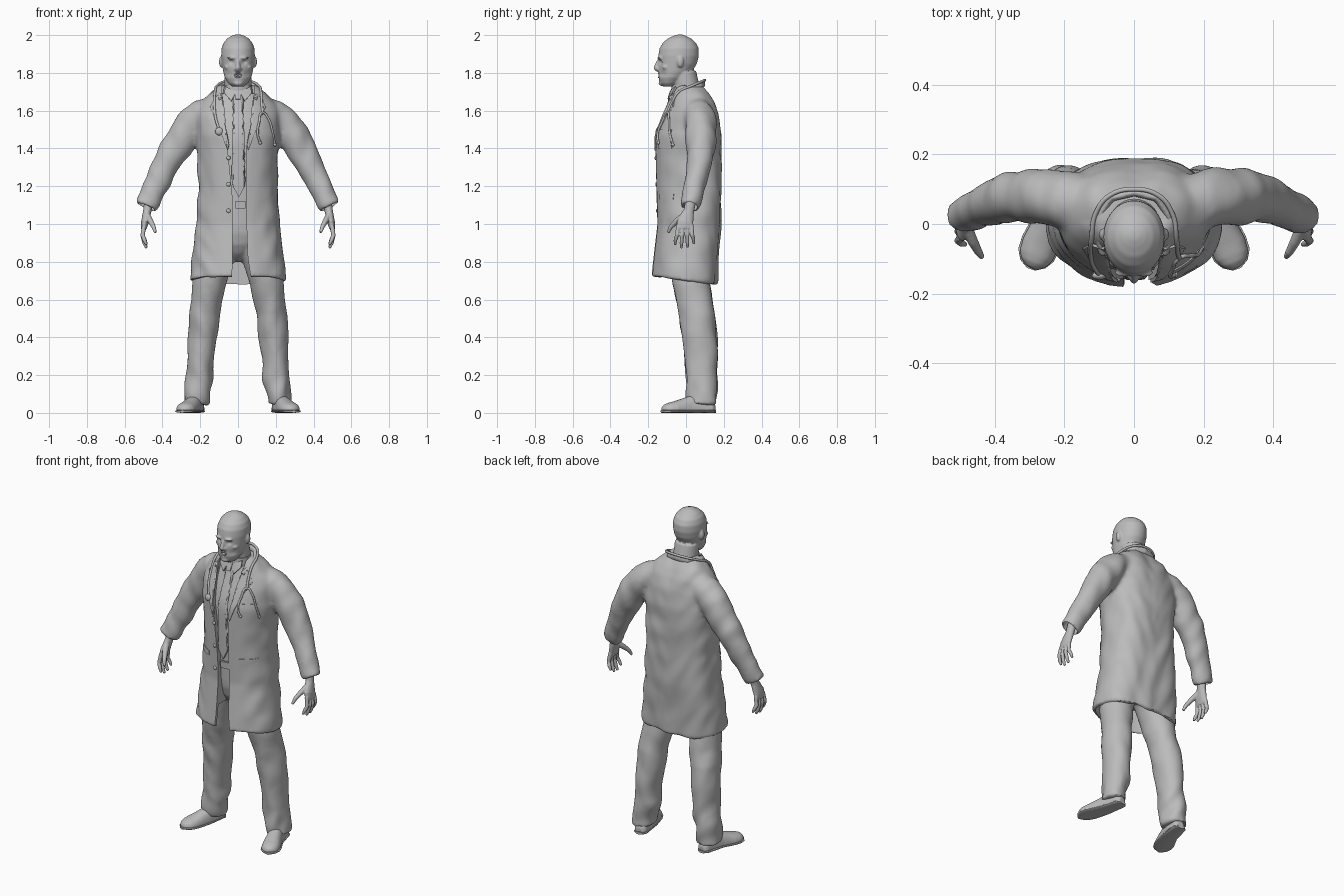
import bpy, bmesh, math
from mathutils import Vector, Matrix, noise
from mathutils.bvhtree import BVHTree

if "Cube" in bpy.data.objects:
    bpy.data.objects.remove(bpy.data.objects["Cube"])

grey = bpy.data.materials.new("plain_grey")
grey.use_nodes = True
grey.diffuse_color = (0.5, 0.5, 0.5, 1)
grey.node_tree.nodes["Principled BSDF"].inputs["Base Color"].default_value = grey.diffuse_color
parts = []
Z = Vector((0, 0, 1))


def clamp(v):
    return max(0.0, min(1.0, v))


def tube(bm, pts, n=28, axis=None, up=(0, 1, 0), power=2, mirror=False, floor=-9):
    """Loft ellipses along points (x, y, z, radius across, radius along up)."""
    for s in ((1, -1) if mirror else (1,)):
        P = [Vector((s * p[0], p[1], p[2])) for p in pts]
        rings = []
        for i, c in enumerate(P):
            t = axis or (P[min(i + 1, len(P) - 1)] - P[max(i - 1, 0)]).normalized()
            v = Vector(up)
            v = (v - t * v.dot(t)).normalized()
            u = v.cross(t)
            ring = []
            for k in range(n):
                ca, sa = math.cos(math.tau * k / n), math.sin(math.tau * k / n)
                e = 2 / power if sa > 0 else 1
                co = c + u * pts[i][3] * math.copysign(abs(ca) ** e, ca) \
                    + v * pts[i][4] * math.copysign(abs(sa) ** e, sa)
                co.z = max(co.z, floor)
                ring.append(bm.verts.new(co))
            rings.append(ring)
        for a, b in zip(rings, rings[1:]):
            for k in range(n):
                bm.faces.new((a[k], a[(k + 1) % n], b[(k + 1) % n], b[k]))
        bm.faces.new(rings[0][::-1])
        bm.faces.new(rings[-1])


def blob(bm, loc, radii, mirror=False):
    for s in ((1, -1) if mirror else (1,)):
        m = Matrix.Translation((s * loc[0], loc[1], loc[2])) @ Matrix.Diagonal((*radii, 1))
        bmesh.ops.create_uvsphere(bm, u_segments=20, v_segments=12, radius=1, matrix=m)


def bake(ob):
    dg = bpy.context.evaluated_depsgraph_get()
    me = bpy.data.meshes.new_from_object(ob.evaluated_get(dg))
    ob.modifiers.clear()
    ob.data = me


def finish(bm, name, voxel=0, smooth=0, keep=True):
    bmesh.ops.recalc_face_normals(bm, faces=bm.faces)
    me = bpy.data.meshes.new(name)
    bm.to_mesh(me)
    bm.free()
    me.materials.append(grey)
    ob = bpy.data.objects.new(name, me)
    bpy.context.collection.objects.link(ob)
    if voxel:
        r = ob.modifiers.new("blend", 'REMESH')
        r.mode, r.voxel_size = 'VOXEL', voxel
        sm = ob.modifiers.new("soften", 'SMOOTH')
        sm.factor, sm.iterations = 0.5, smooth
        bake(ob)
    if keep:
        parts.append(ob)
    return ob


def wrinkle(ob, depth):
    """Push cloth along its normals by smooth noise; depth(co) sets the strength."""
    normals = [v.normal.copy() for v in ob.data.vertices]
    for v, nrm in zip(ob.data.vertices, normals):
        x, y, z = v.co
        v.co += nrm * depth(v.co) * noise.noise(Vector((11 * x + 3 * z, 9 * y, 8 * z - 7 * abs(x))))
    ob.data.update()


# Coat body profile: z, centre y, half width, half depth
BODY = [(.70, -.01, .252, .172), (.85, .002, .238, .168), (1.0, .015, .222, .165),
        (1.2, .013, .204, .17), (1.35, .012, .208, .173), (1.47, .01, .22, .172),
        (1.57, .02, .215, .147), (1.64, .025, .19, .122), (1.69, .02, .15, .102),
        (1.735, .01, .098, .078)]


def body(bm, inset, low, high):
    rows = [r for r in BODY if low <= r[0] <= high]
    tube(bm, [(0, cy, z, a - inset, b - inset) for z, cy, a, b in rows], 48, Z, power=2.8)


def coat_depth(co):
    sleeve = clamp((abs(co.x) - .2) / .08) * clamp((co.z - 1) / .08)
    calm = 1 if co.y > 0 else clamp((abs(co.x) - .08) / .12)
    return .009 * sleeve + .011 * (1 - sleeve) * calm


# Coat with sleeves, blended into one cloth surface
bm = bmesh.new()
body(bm, -.003, 0, 2)
tube(bm, [(.1, .058, 1.605, .07, .076), (.19, .07, 1.575, .084, .083), (.25, .077, 1.525, .086, .083),
          (.293, .079, 1.46, .087, .08), (.342, .077, 1.383, .08, .074), (.382, .069, 1.313, .072, .067),
          (.434, .048, 1.2, .064, .058), (.487, .022, 1.09, .06, .05)], mirror=True)
coat = finish(bm, "coat", .011, 7)
wrinkle(coat, coat_depth)
for v in coat.data.vertices:
    v.co.z -= .12 * v.co.y * clamp((1 - v.co.z) / .3)
surface = BVHTree.FromPolygons([v.co for v in coat.data.vertices],
                               [p.vertices[:] for p in coat.data.polygons])


def front(x, z):
    hit = surface.ray_cast(Vector((x, -1, z)), Vector((0, 1, 0)))[0]
    return hit.y if hit else -.075


# Hollow the coat and sleeve ends, then open the front
bm = bmesh.new()
body(bm, .014, .8, 1.7)
tube(bm, [(0, -.01, .6, .245, .162), (0, -.01, .7, .239, .159), (0, .002, .85, .224, .154)],
     48, Z, power=2.8)
tube(bm, [(.465, .033, 1.135, .048, .037), (.505, .012, 1.055, .05, .04)], mirror=True)
hollow = finish(bm, "hollow_cutter", keep=False)
bm = bmesh.new()
edge = [(-.04, .6), (.1, .6), (.066, .73), (.052, .82), (.045, 1.0), (.042, 1.4), (.085, 1.6),
        (.085, 1.9), (-.085, 1.9), (-.085, 1.6), (-.055, 1.4), (-.03, 1.15), (-.028, .8)]
f = bm.faces.new([bm.verts.new((x, -.5, z)) for x, z in edge])
ext = bmesh.ops.extrude_face_region(bm, geom=[f])
for v in ext["geom"]:
    if isinstance(v, bmesh.types.BMVert):
        v.co.y = -.01
opening = finish(bm, "opening_cutter", keep=False)
for cutter in (hollow, opening):
    cutter.hide_render = True
    m = coat.modifiers.new("cut", 'BOOLEAN')
    m.operation, m.solver, m.object = 'DIFFERENCE', 'EXACT', cutter
bake(coat)
for cutter in (hollow, opening):
    bpy.data.objects.remove(cutter)

# Shirt and belt inside the coat
bm = bmesh.new()
body(bm, .025, 1.0, 1.7)
tube(bm, [(0, .01, 1.66, .09, .08), (0, 0, 1.70, .078, .079), (0, -.003, 1.735, .074, .074)], axis=Z)
finish(bm, "shirt")
bm = bmesh.new()
tube(bm, [(0, .014, z, .19, .148) for z in (1.085, 1.118)], 48, Z, power=2.6)
finish(bm, "belt")

# Trousers
bm = bmesh.new()
tube(bm, [(0, .012, .8, .012, .03), (0, .012, .84, .05, .08), (0, .012, .89, .14, .112),
          (0, .012, .95, .185, .13), (0, .014, 1.1, .183, .144)], axis=Z)
tube(bm, [(.09, .012, .97, .09, .124), (.115, .018, .84, .107, .112), (.136, .022, .76, .098, .106),
          (.153, .028, .68, .09, .1), (.165, .043, .6, .084, .099), (.178, .06, .52, .081, .098),
          (.188, .073, .4, .076, .092), (.202, .084, .2, .069, .083), (.218, .083, .09, .067, .078),
          (.223, .085, .045, .065, .076)], axis=-Z, mirror=True)
trousers = finish(bm, "trousers", .01, 5)
wrinkle(trousers, lambda co: (.008 + .01 * math.exp(-((co.z - .12) / .1) ** 2)) * clamp((.7 - co.z) / .1))

# Shoes with flat soles, toes turned out
bm = bmesh.new()
tube(bm, [(.212, .154, .012, .022, .03), (.214, .138, .012, .037, .06), (.222, .08, .012, .043, .085),
          (.238, .02, .012, .046, .078), (.255, -.025, .012, .05, .062), (.27, -.06, .012, .053, .05),
          (.281, -.09, .012, .05, .042), (.289, -.11, .012, .039, .034), (.294, -.123, .012, .022, .022),
          (.296, -.127, .012, .008, .01)], 36, up=(0, 0, 1), power=2.3, mirror=True, floor=.012)
finish(bm, "shoes", .005, 4)
bm = bmesh.new()
tube(bm, [(.212, .157, .007, .022, .007), (.214, .14, .007, .04, .007), (.238, .02, .007, .048, .007),
          (.268, -.055, .007, .057, .007), (.282, -.09, .007, .054, .007), (.291, -.115, .007, .038, .007),
          (.296, -.13, .007, .012, .007)], up=(0, 0, 1), power=6, mirror=True, floor=0)
finish(bm, "shoe_soles")

# Hands
bm = bmesh.new()
tube(bm, [(.472, .028, 1.13, .024, .028), (.48, .015, 1.07, .022, .028), (.493, -.005, 1.01, .02, .044),
          (.499, -.006, .975, .015, .044)], mirror=True)
for k, tip in enumerate((.89, .872, .875, .895)):
    y = -.04 + .023 * k
    tube(bm, [(.497, y, .995, .012, .011), (.505, y - .008 + .004 * k, .94, .012, .011),
              (.495, y - .016 + .009 * k, tip + .025, .011, .01),
              (.484, y - .018 + .01 * k, tip, .007, .007)], 12, mirror=True)
tube(bm, [(.482, -.005, 1.05, .016, .018), (.463, -.05, 1.015, .015, .016),
          (.447, -.08, .985, .012, .012), (.437, -.095, .955, .008, .008)], 12, mirror=True)
finish(bm, "hands", .004, 3)

# Head: z, front y, back y, half width
SKULL = [(1.728, -.122, -.06, .034), (1.745, -.138, -.035, .052), (1.775, -.147, 0, .07),
         (1.81, -.147, .035, .079), (1.85, -.147, .058, .085), (1.89, -.147, .068, .089),
         (1.93, -.14, .067, .087), (1.96, -.122, .052, .076), (1.983, -.095, .026, .056),
         (1.996, -.066, 0, .034), (2.003, -.045, -.02, .014)]
bm = bmesh.new()
tube(bm, [(0, (f + b) / 2, z, w, (b - f) / 2) for z, f, b, w in SKULL], 48, Z)
tube(bm, [(0, .02, 1.64, .078, .078), (0, .005, 1.71, .072, .07), (0, -.012, 1.8, .07, .066)])
tube(bm, [(0, -.139, 1.875, .009, .009), (0, -.151, 1.845, .011, .013), (0, -.158, 1.825, .014, .015),
          (0, -.151, 1.811, .012, .01)], 12)
blob(bm, (.013, -.146, 1.82), (.01, .012, .009), True)
blob(bm, (.089, -.03, 1.858), (.012, .018, .03), True)
blob(bm, (.03, -.139, 1.879), (.027, .014, .008), True)
blob(bm, (0, -.132, 1.745), (.024, .013, .014))
blob(bm, (.055, -.105, 1.83), (.018, .021, .014), True)
head = finish(bm, "head", .005, 6)
# Eye sockets, mouth and cheek hollows pressed into the face
DENTS = [(.033, 1.857, .01, .013), (-.033, 1.857, .01, .013), (0, 1.787, .02, .012),
         (.05, 1.795, .006, .018), (-.05, 1.795, .006, .018)]
for v in head.data.vertices:
    if v.co.y < -.07:
        v.co.y += sum(d * math.exp(-((v.co.x - x) ** 2 + (v.co.z - z) ** 2) / r ** 2)
                      for x, z, d, r in DENTS)
bm = bmesh.new()
blob(bm, (.032, -.116, 1.856), (.012, .012, .007), True)
finish(bm, "eyes")


def cable(name, pts, r, closed=False):
    cu = bpy.data.curves.new(name, 'CURVE')
    cu.dimensions, cu.bevel_depth, cu.bevel_resolution = '3D', r, 3
    cu.use_fill_caps = True
    sp = cu.splines.new('BEZIER')
    sp.bezier_points.add(len(pts) - 1)
    sp.use_cyclic_u = closed
    for p, co in zip(sp.bezier_points, pts):
        p.co, p.handle_left_type, p.handle_right_type = co, 'AUTO', 'AUTO'
    ob = bpy.data.objects.new(name + "_curve", cu)
    bpy.context.collection.objects.link(ob)
    me = bpy.data.meshes.new_from_object(ob.evaluated_get(bpy.context.evaluated_depsgraph_get()))
    bpy.data.objects.remove(ob)
    bm = bmesh.new()
    bm.from_mesh(me)
    finish(bm, name)


def plate(name, outline, off=0.0, thick=.009, mirror=False):
    """Thin cloth piece laid over the front of the body."""
    bm = bmesh.new()
    for s in ((1, -1) if mirror else (1,)):
        bm.faces.new([bm.verts.new((s * x, 0, z)) for x, z in outline])
    bmesh.ops.triangulate(bm, faces=bm.faces[:])
    bmesh.ops.subdivide_edges(bm, edges=bm.edges[:], cuts=11, use_grid_fill=True)
    for v in bm.verts:
        v.co.y = front(v.co.x, v.co.z) + off
    ob = finish(bm, name)
    so = ob.modifiers.new("thickness", 'SOLIDIFY')
    so.thickness, so.offset = thick, 0
    bake(ob)


def rect(x0, x1, z0, z1):
    return [(x0, z0), (x1, z0), (x1, z1), (x0, z1)]


cable("lips", [(.017 * math.cos(a), -.145 + .004 * abs(math.cos(a)), 1.787 + .011 * math.sin(a))
               for a in (k * math.tau / 8 for k in range(8))], .004, True)

# Collars, lapels, tie, buckle and pockets
plate("lapels", [(.085, 1.69), (.12, 1.67), (.145, 1.62), (.112, 1.605), (.125, 1.575),
                 (.055, 1.39), (.047, 1.42), (.083, 1.6)], -.003, .01, True)
plate("shirt_collar", [(.008, 1.70), (.035, 1.65), (.07, 1.69), (.066, 1.725)], .004, .012, True)
plate("tie", [(-.018, 1.70), (.018, 1.70), (.014, 1.655), (.034, 1.2), (.004, 1.14), (-.026, 1.2),
              (-.014, 1.655)], .012, .018)
plate("tie_knot", [(-.02, 1.705), (.02, 1.705), (.012, 1.66), (-.012, 1.66)], .004, .018)
plate("belt_buckle", rect(-.014, .04, 1.082, 1.122), .012, .012)
plate("chest_pocket", rect(.1, .185, 1.4, 1.5), -.001, .006)
plate("side_pocket_flaps", rect(.1, .185, 1.13, 1.16), -.001, .005, True)
bm = bmesh.new()
half = [(.09, -.082, 1.655), (.104, -.03, 1.688), (.097, .03, 1.715), (.065, .076, 1.735), (0, .091, 1.743)]
arc = half + [(-x, y, z) for x, y, z in half[-2::-1]]
tube(bm, [(*p, .012, .021) for p in arc], 14, up=(0, 0, 1))
finish(bm, "coat_collar", .005, 3)
bm = bmesh.new()
for z in (1.35, 1.21, 1.07):
    blob(bm, (-.05, front(-.05, z) - .002, z), (.011, .006, .011))
finish(bm, "buttons")


# Stethoscope draped round the neck
def on_chest(*xz):
    return [(x, front(x, z) - .009, z) for x, z in xz]


nape = [(.122, -.04, 1.698), (.11, .03, 1.732), (.07, .082, 1.754), (0, .1, 1.762)]
cable("stethoscope_tube", on_chest((-.1, 1.5), (-.118, 1.56), (-.125, 1.63))
      + [(-x, y, z) for x, y, z in nape] + nape[-2::-1]
      + on_chest((.125, 1.64), (.13, 1.59)), .007)
cable("stethoscope_earpieces", on_chest((.118, 1.43), (.105, 1.47), (.112, 1.54), (.13, 1.59),
                                        (.16, 1.56), (.183, 1.49), (.195, 1.42)), .006)
bm = bmesh.new()
blob(bm, on_chest((-.1, 1.49))[0], (.021, .012, .021))
for p in on_chest((.118, 1.43), (.195, 1.42)):
    blob(bm, p, (.009, .009, .009))
finish(bm, "stethoscope_ends")

# Smooth shading that keeps cloth edges crisp
bpy.ops.object.select_all(action='DESELECT')
for ob in parts:
    ob.select_set(True)
bpy.context.view_layer.objects.active = coat
bpy.ops.object.shade_smooth_by_angle(angle=math.radians(40))
